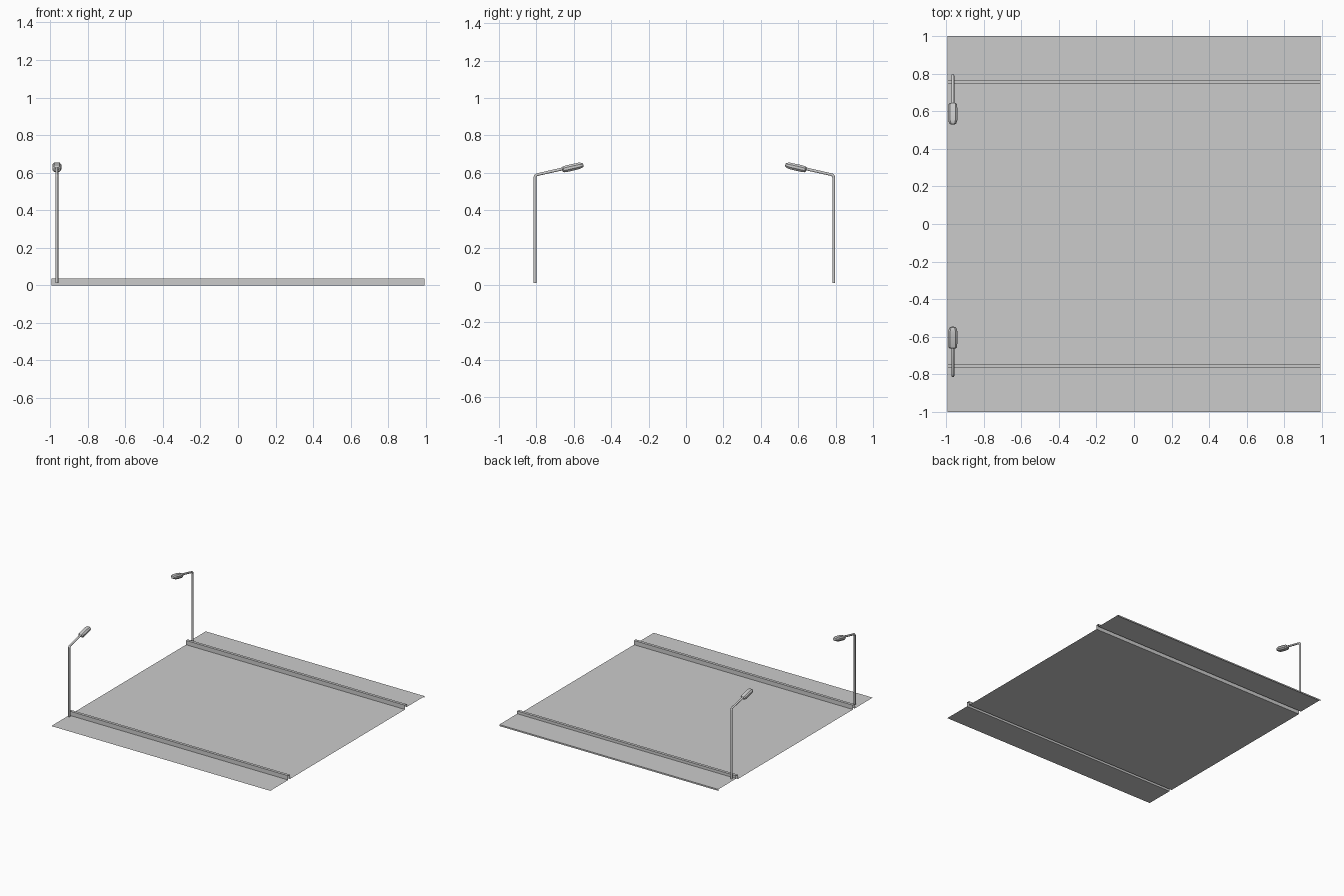
import bpy, bmesh, math
from mathutils import Vector

if "Cube" in bpy.data.objects:
    bpy.data.objects.remove(bpy.data.objects["Cube"])

X = 0.993      # half length of the street
LAMP_X = -0.965


def finish(bm, name, smooth=None):
    bmesh.ops.recalc_face_normals(bm, faces=bm.faces[:])
    me = bpy.data.meshes.new(name)
    bm.to_mesh(me)
    bm.free()
    ob = bpy.data.objects.new(name, me)
    bpy.context.collection.objects.link(ob)
    if smooth:
        bpy.ops.object.select_all(action='DESELECT')
        bpy.context.view_layer.objects.active = ob
        ob.select_set(True)
        bpy.ops.object.shade_smooth_by_angle(angle=math.radians(smooth))
    return ob


def strip(name, profile):
    """Open sheet: a (y, z) profile swept along x."""
    bm = bmesh.new()
    rows = [[bm.verts.new((x, y, z)) for x in (-X, X)] for y, z in profile]
    for a, b in zip(rows, rows[1:]):
        bm.faces.new((a[0], a[1], b[1], b[0]))
    return finish(bm, name)


def loft(name, rings, smooth):
    """Skin rings of points and cap both ends."""
    bm = bmesh.new()
    loops = [[bm.verts.new(p) for p in r] for r in rings]
    n = len(loops[0])
    for a, b in zip(loops, loops[1:]):
        for i in range(n):
            j = (i + 1) % n
            bm.faces.new((a[i], a[j], b[j], b[i]))
    bm.faces.new(loops[0])
    bm.faces.new(loops[-1])
    return finish(bm, name, smooth)


def lamp(label, y0, s):
    """Street lamp standing at y0, arm reaching along s * y."""
    slope = math.atan(0.23)
    side = Vector((1, 0, 0))

    # pole and arm: round tube with a rounded elbow
    path = [(0, 0.012, 0), (0, 0.575, 0), (0.003, 0.584, 25),
            (0.011, 0.590, 55), (0.152, 0.622, 90 - math.degrees(slope))]
    rings = []
    for y, z, tilt in path:
        t = math.radians(tilt)
        up = Vector((0, s * math.cos(t), -math.sin(t)))
        c = Vector((LAMP_X, y0 + s * y, z))
        rings.append([c + 0.008 * (side * math.cos(a) + up * math.sin(a))
                      for a in (math.tau * k / 10 for k in range(10))])
    loft(label + "_lamp_pole", rings, 40)

    # lamp head: chamfered box tapering at both ends
    along = Vector((0, s * math.cos(slope), math.sin(slope)))
    up = Vector((0, -s * math.sin(slope), math.cos(slope)))
    start = Vector((LAMP_X, y0 + s * 0.147, 0.617))
    rings = []
    for d, w, h in ((0, 0.016, 0.011), (0.007, 0.023, 0.016), (0.03, 0.024, 0.018),
                    (0.092, 0.024, 0.017), (0.108, 0.019, 0.013), (0.115, 0.012, 0.008)):
        c = start + along * d
        shape = [(1, -.4), (1, .4), (.6, 1), (-.6, 1),
                 (-1, .4), (-1, -.4), (-.6, -1), (.6, -1)]
        rings.append([c + side * (w * u) + up * (h * v) for u, v in shape])
    loft(label + "_lamp_head", rings, 30)


# road surface
strip("road", [(-0.745, 0), (0.745, 0)])

# raised curbs, open at the ends and below
for label, s, base in (("front", -1, 0), ("back", 1, 0.012)):
    strip(label + "_curb", [(s * 0.745, 0), (s * 0.745, 0.035),
                            (s * 0.768, 0.035), (s * 0.768, base)])

# pavements; the back one has a folded outer edge
strip("front_pavement", [(-1, 0), (-0.768, 0)])
strip("back_pavement", [(0.768, 0.012), (1, 0.012), (1, 0)])

# street lamps facing each other
lamp("front", -0.808, 1)
lamp("back", 0.79, -1)
